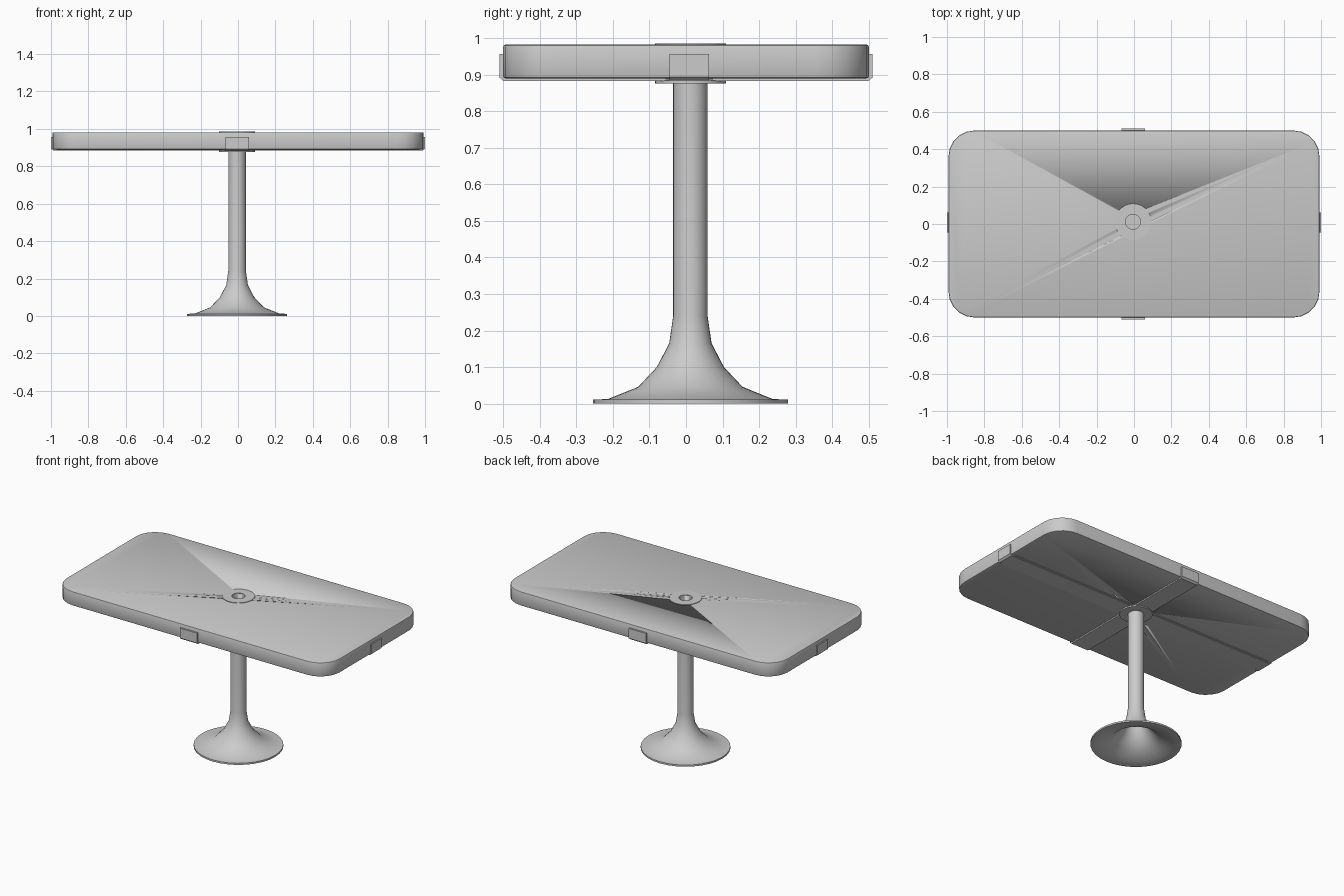
import bpy, bmesh, math
from mathutils import Matrix

if "Cube" in bpy.data.objects:
    bpy.data.objects.remove(bpy.data.objects["Cube"])

CX, CY = -0.005, 0.012   # pedestal axis


def finish(name, bm, angle=35):
    bmesh.ops.recalc_face_normals(bm, faces=bm.faces)
    me = bpy.data.meshes.new(name)
    bm.to_mesh(me)
    bm.free()
    ob = bpy.data.objects.new(name, me)
    bpy.context.collection.objects.link(ob)
    bpy.ops.object.select_all(action='DESELECT')
    bpy.context.view_layer.objects.active = ob
    ob.select_set(True)
    bpy.ops.object.shade_smooth_by_angle(angle=math.radians(angle))
    return ob


def prism(bm, pts, direction):
    """Extrude a closed outline of 3D points along a direction."""
    face = bm.faces.new([bm.verts.new(p) for p in pts])
    res = bmesh.ops.extrude_face_region(bm, geom=[face])
    verts = [g for g in res['geom'] if isinstance(g, bmesh.types.BMVert)]
    bmesh.ops.translate(bm, verts=verts, vec=direction)


def lathe(name, profile, sides=32, closed=True):
    """Revolve (radius, z) points about the pedestal axis."""
    bm = bmesh.new()
    rings = []
    for r, z in profile:
        if r == 0:
            rings.append([bm.verts.new((CX, CY, z))] * sides)
        else:
            rings.append([bm.verts.new((CX + r * math.cos(2 * math.pi * i / sides),
                                        CY + r * math.sin(2 * math.pi * i / sides), z))
                          for i in range(sides)])
    pairs = list(zip(rings, rings[1:]))
    if closed:
        pairs.append((rings[-1], rings[0]))
    for a, b in pairs:
        for i in range(sides):
            j = (i + 1) % sides
            quad = list(dict.fromkeys((a[i], a[j], b[j], b[i])))
            if len(quad) > 2:
                bm.faces.new(quad)
    return finish(name, bm)


# Table top: rounded rectangle with softened edges
HX, HY, R, Z0, Z1 = 0.992, 0.5, 0.14, 0.89, 0.982
outline = []
for k, (sx, sy) in enumerate(((1, 1), (-1, 1), (-1, -1), (1, -1))):
    for i in range(6):
        a = math.radians(90 * k + 18 * i)
        outline.append((sx * (HX - R) + R * math.cos(a),
                        sy * (HY - R) + R * math.sin(a), Z0))
bm = bmesh.new()
prism(bm, outline, (0, 0, Z1 - Z0))
rim = [e for e in bm.edges if abs(e.verts[0].co.z - e.verts[1].co.z) < 1e-6]
bmesh.ops.bevel(bm, geom=rim, offset=0.006, segments=2, profile=0.5, affect='EDGES')
top = finish("table_top", bm)

# Centre hole through the top
cutter = lathe("hole_cutter", [(0, 0.85), (0.041, 0.85), (0.041, 1.02), (0, 1.02)], closed=False)
cutter.hide_render = True
cutter.hide_set(True)
cut = top.modifiers.new("centre_hole", 'BOOLEAN')
cut.operation, cut.object, cut.solver = 'DIFFERENCE', cutter, 'EXACT'

# Hollow trumpet pedestal, open underneath
lathe("pedestal", [
    (0.267, 0.0), (0.267, 0.011), (0.225, 0.013), (0.143, 0.046), (0.092, 0.1),
    (0.058, 0.165), (0.047, 0.24), (0.047, 0.885),
    (0.039, 0.885), (0.039, 0.24), (0.05, 0.162), (0.084, 0.096), (0.138, 0.038),
    (0.222, 0.006), (0.255, 0.0)])

# Washers clamping the top, and the plug at the bottom of the hole
for name, z0, z1 in (("upper_flange", 0.98, 0.985), ("lower_flange", 0.876, 0.884)):
    lathe(name, [(0.097, z0), (0.097, z1), (0.04, z1), (0.04, z0)])
lathe("hole_plug", [(0, 0.884), (0.045, 0.884), (0.045, 0.892), (0, 0.892)], closed=False)


# Straps under the top, folded up over the edges
def strap(name, edge, outer, bottom, centre, width, turn):
    half = [(outer - 0.012, bottom), (outer, bottom + 0.01), (outer, 0.957),
            (edge - 0.003, 0.957), (edge - 0.003, 0.891)]
    pts = half + [(-u, z) for u, z in reversed(half)]
    bm = bmesh.new()
    prism(bm, [(u, -width / 2, z) for u, z in pts], (0, width, 0))
    bmesh.ops.rotate(bm, verts=bm.verts, matrix=Matrix.Rotation(turn, 3, 'Z'))
    shift = (centre, 0, 0) if turn else (0, centre, 0)
    bmesh.ops.translate(bm, verts=bm.verts, vec=shift)
    finish(name, bm, 20)


strap("long_strap", HX, 1.0, 0.884, 0.009, 0.107, 0)
strap("cross_strap", HY, 0.51, 0.882, -0.003, 0.125, math.pi / 2)

# Thin backing lip along the long strap
bm = bmesh.new()
for s in (-1, 1):
    y0 = 0.009 + s * 0.0535
    y1 = y0 + s * 0.012
    prism(bm, [(-0.97, y0, 0.887), (-0.97, y1, 0.887), (-0.97, y1, 0.892), (-0.97, y0, 0.892)],
          (1.94, 0, 0))
finish("strap_lip", bm)
